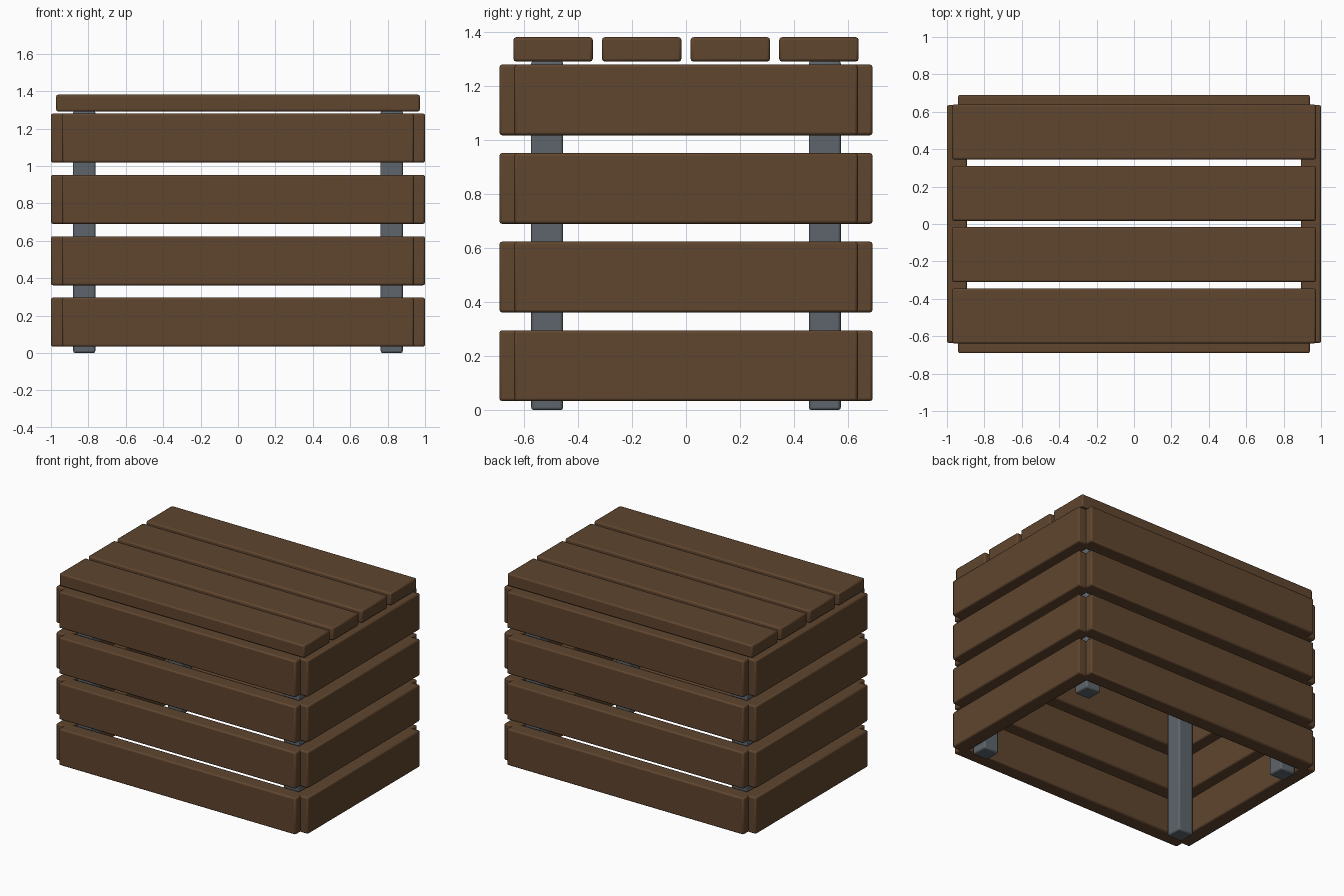
import bpy

if "Cube" in bpy.data.objects:
    bpy.data.objects.remove(bpy.data.objects["Cube"])


def material(name, color):
    m = bpy.data.materials.new(name)
    m.diffuse_color = color
    m.use_nodes = True
    m.node_tree.nodes["Principled BSDF"].inputs["Base Color"].default_value = m.diffuse_color
    return m


wood = material("brown_wood", (0.115, 0.06, 0.028, 1))
metal = material("slate_grey", (0.11, 0.13, 0.145, 1))


def board(name, center, size, mat, bevel=0.01):
    bpy.ops.mesh.primitive_cube_add(size=1, location=center)
    o = bpy.context.object
    o.name = name
    o.scale = size
    bpy.ops.object.transform_apply(location=False, rotation=False, scale=True)
    b = o.modifiers.new("bevel", 'BEVEL')
    b.width = bevel
    b.segments = 2
    o.data.materials.append(mat)
    bpy.ops.object.shade_smooth_by_angle()
    return o


PITCH = 0.328      # spacing of slats on the sides and the top
THICK = 0.107      # side slat thickness

# four rows of overlapping wall slats
for i in range(4):
    z = 0.165 + i * PITCH
    for s, side in ((-1, "front"), (1, "back")):
        board(f"{side}_slat_{i + 1}", (0, s * (0.691 - THICK / 2), z),
              (1.88, THICK, 0.262), wood)
    for s, side in ((-1, "left"), (1, "right")):
        board(f"{side}_slat_{i + 1}", (s * (1.0 - THICK / 2), 0, z),
              (THICK, 1.272, 0.262), wood)

# lid slats
for i in range(4):
    board(f"top_slat_{i + 1}", (0, (i - 1.5) * PITCH, 1.336),
          (1.944, 0.294, 0.09), wood)

# corner posts
for sx, nx in ((-1, "left"), (1, "right")):
    for sy, ny in ((-1, "front"), (1, "back")):
        board(f"{ny}_{nx}_post", (sx * 0.822, sy * 0.514, 0.647),
              (0.118, 0.118, 1.294), metal)
